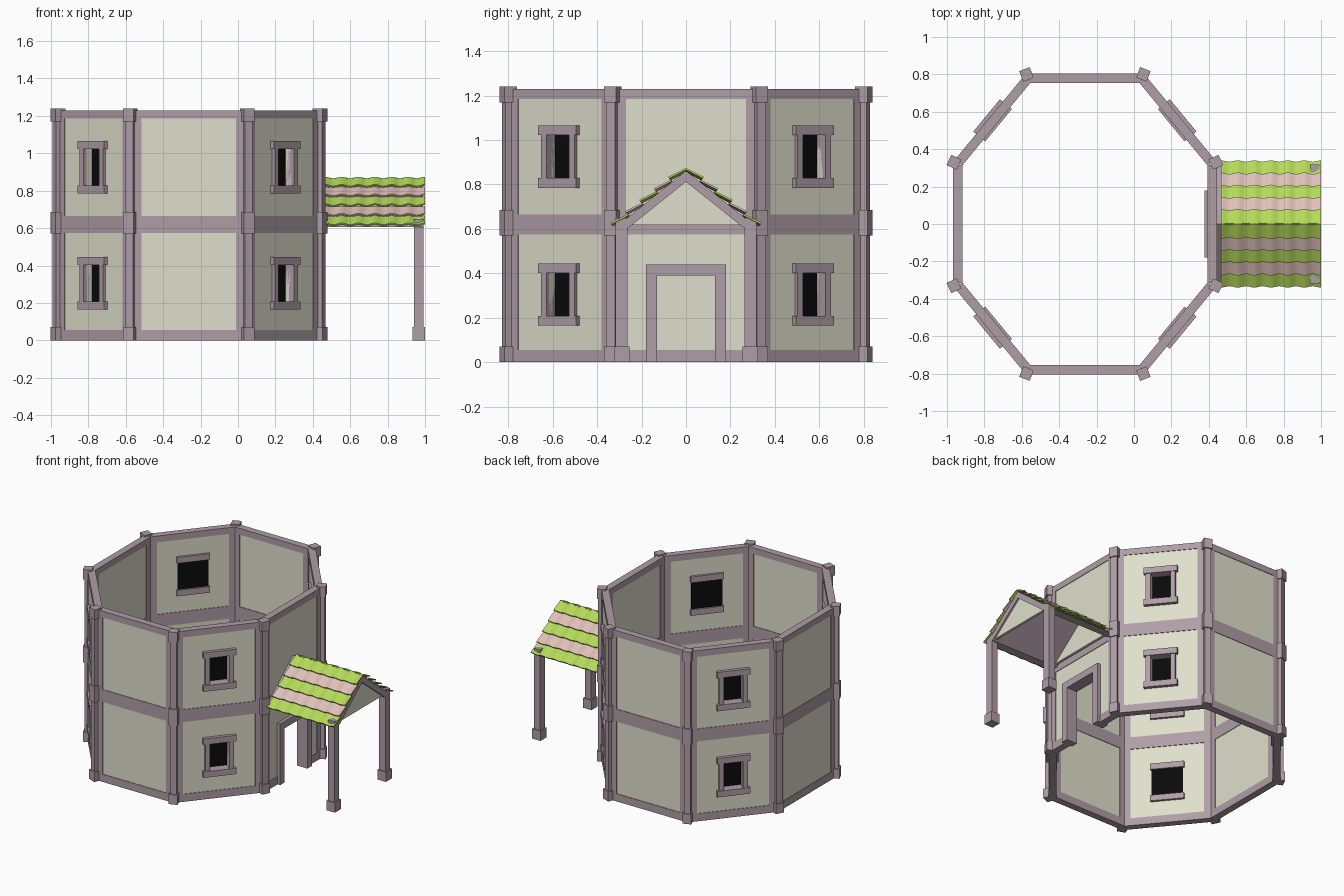
import bpy, bmesh, math
from mathutils import Matrix, Vector

if "Cube" in bpy.data.objects:
    bpy.data.objects.remove(bpy.data.objects["Cube"])


def material(name, rgb):
    m = bpy.data.materials.new(name)
    m.diffuse_color = (*rgb, 1)
    m.use_nodes = True
    m.node_tree.nodes["Principled BSDF"].inputs["Base Color"].default_value = m.diffuse_color
    return m


CREAM = material("cream plaster", (.74, .74, .61))
FRAME = material("mauve trim", (.43, .34, .38))
GREEN = material("lime tile", (.46, .70, .10))
PINK = material("pink tile", (.74, .53, .48))
BLACK = material("black glass", (.003, .003, .003))


def finish(name, bm, mat, matrix=None):
    bmesh.ops.recalc_face_normals(bm, faces=bm.faces[:])
    me = bpy.data.meshes.new(name)
    bm.to_mesh(me)
    bm.free()
    me.materials.append(mat)
    ob = bpy.data.objects.new(name, me)
    if matrix:
        ob.matrix_world = matrix
    bpy.context.collection.objects.link(ob)
    return ob


def boxes(name, mat, matrix, spans):
    """One object made of boxes; each span is x0, x1, y0, y1, z0, z1."""
    bm = bmesh.new()
    for x0, x1, y0, y1, z0, z1 in spans:
        m = Matrix.Translation(((x0 + x1) / 2, (y0 + y1) / 2, (z0 + z1) / 2)) \
            @ Matrix.Diagonal((x1 - x0, y1 - y0, z1 - z0, 1))
        bmesh.ops.create_cube(bm, size=1, matrix=m)
    return finish(name, bm, mat, matrix)


def prism(name, mat, pts, x0, x1):
    """Outline in y, z extruded along x."""
    bm = bmesh.new()
    f = bm.faces.new([bm.verts.new((x0, y, z)) for y, z in pts])
    r = bmesh.ops.extrude_face_region(bm, geom=[f])
    bmesh.ops.translate(bm, vec=(x1 - x0, 0, 0),
                        verts=[v for v in r["geom"] if isinstance(v, bmesh.types.BMVert)])
    return finish(name, bm, mat)


# tower corner posts with caps at floor, middle and top
CX = -.2625
quad = [(.70, .33), (.3125, .80)]
corners = quad + [(-x, y) for x, y in quad[::-1]]
corners += [(-x, -y) for x, y in corners]
for i, (x, y) in enumerate(corners):
    m = Matrix.Translation((CX + x, y, 0)) @ Matrix.Rotation(math.atan2(y, x), 4, 'Z')
    p, c = .022, .030
    boxes(f"corner_post_{i}", FRAME, m,
          [(-p, p, -p, p, .01, 1.235)] +
          [(-c, c, -c, c, a, b) for a, b in ((0, .07), (.57, .685), (1.17, 1.24))])

# walls: local x along wall, y outward, z up
T = .025       # half thickness of the trim
P = .021       # half thickness of the plaster
STOREYS = [(.055, .575), (.665, 1.185)]
for i in range(8):
    a, b = Vector(corners[i]), Vector(corners[(i + 1) % 8])
    mid, d = (a + b) / 2, (b - a).normalized()
    out = Vector((d.y, -d.x))
    h = (b - a).length / 2 - .015
    pos = mid - out * .02
    m = Matrix.Translation((CX + pos.x, pos.y, 0)) @ Matrix(
        ((d.x, out.x, 0, 0), (d.y, out.y, 0, 0), (0, 0, 1, 0), (0, 0, 0, 1)))
    door = i == 7
    s = h - .045
    # trim bands and side strips
    bands = [(-h, h, -T, T, .575, .665), (-h, h, -T, T, 1.185, 1.23)]
    if door:
        bands += [(-h, -.13, -T, T, 0, .055), (.13, h, -T, T, 0, .055)]
    else:
        bands += [(-h, h, -T, T, 0, .055)]
    for z0, z1 in STOREYS:
        bands += [(-h, -s, -T, T, z0, z1), (s, h, -T, T, z0, z1)]
    boxes(f"wall_trim_{i}", FRAME, m, bands)
    # plaster panels, with openings for windows or the door
    panels, frames, glass = [], [], []
    for k, (z0, z1) in enumerate(STOREYS):
        if i % 2 == 0:
            w = .065
            zb = (.165, .785)[k]
            zt = zb + .28
            panels += [(-s, -w, -P, P, z0, z1), (w, s, -P, P, z0, z1),
                       (-w, w, -P, P, z0, zb + .02), (-w, w, -P, P, zt - .02, z1)]
            frames += [(-.112, .112, -.038, .045, zb, zb + .043),
                       (-.112, .112, -.038, .045, zt - .043, zt),
                       (-.098, -w, -.02, .04, zb + .04, zt - .04),
                       (w, .098, -.02, .04, zb + .04, zt - .04)]
            glass += [(-.105, .105, -P - .006, -P + .002, zb + .04, zt - .04)]
        elif door and k == 0:
            panels += [(-s, -.15, -P, P, z0, z1), (.15, s, -P, P, z0, z1),
                       (-.15, .15, -P, P, .42, z1)]
        else:
            panels += [(-s, s, -P, P, z0, z1)]
    boxes(f"wall_plaster_{i}", CREAM, m, panels)
    if frames:
        boxes(f"window_frames_{i}", FRAME, m, frames)
        boxes(f"window_glass_{i}", BLACK, m, glass)
    if door:
        boxes("door_frame", FRAME, m,
              [(-.18, -.13, -.04, .045, 0, .44), (.13, .18, -.04, .045, 0, .44),
               (-.13, .13, -.04, .045, .39, .44)])

# porch posts
for side in (-1, 1):
    m = Matrix.Translation((.966, side * .29, 0))
    boxes("porch_post", FRAME, m, [(-.025, .025, -.027, .027, 0, .65),
                                   (-.034, .034, -.035, .035, 0, .07)])

# porch roof deck and gables
prism("roof_deck", FRAME, [(0, .862), (.318, .607), (.257, .607), (0, .812),
                           (-.257, .607), (-.318, .607)], .44, .99)
for name, x in (("front_gable", .96), ("back_gable", .45)):
    prism(name, CREAM, [(0, .825), (.265, .618), (-.265, .618)], x, x + .018)

# corrugated tile rows, each tilted up at its lower edge
X0, X1, N, WAVES = .465, 1.0, 48, 6
ridge, eave = Vector((0, .872)), Vector((.325, .614))
step = (eave - ridge) / 5
up = Vector((-step.y, step.x)).normalized()
for side in (-1, 1):
    for r in range(5):
        top = ridge + step * r - up * .002
        low = ridge + step * (r + 1.04) + up * .014
        bm = bmesh.new()
        prev = None
        for k in range(N + 1):
            x = X0 + (X1 - X0) * k / N
            wv = up * (.006 * math.cos(2 * math.pi * WAVES * k / N))
            pair = [bm.verts.new((x, side * q.x, q.y))
                    for q in (top + wv * .7, low + wv)]
            if prev:
                f = bm.faces.new((prev[0], prev[1], pair[1], pair[0]))
            prev = pair
        ob = finish(f"tile_row_{r}", bm, PINK if r % 2 else GREEN)
        if ob.data.polygons[0].normal.z < 0:
            ob.data.flip_normals()
        mod = ob.modifiers.new("thickness", 'SOLIDIFY')
        mod.thickness = .008
        mod.offset = -1
